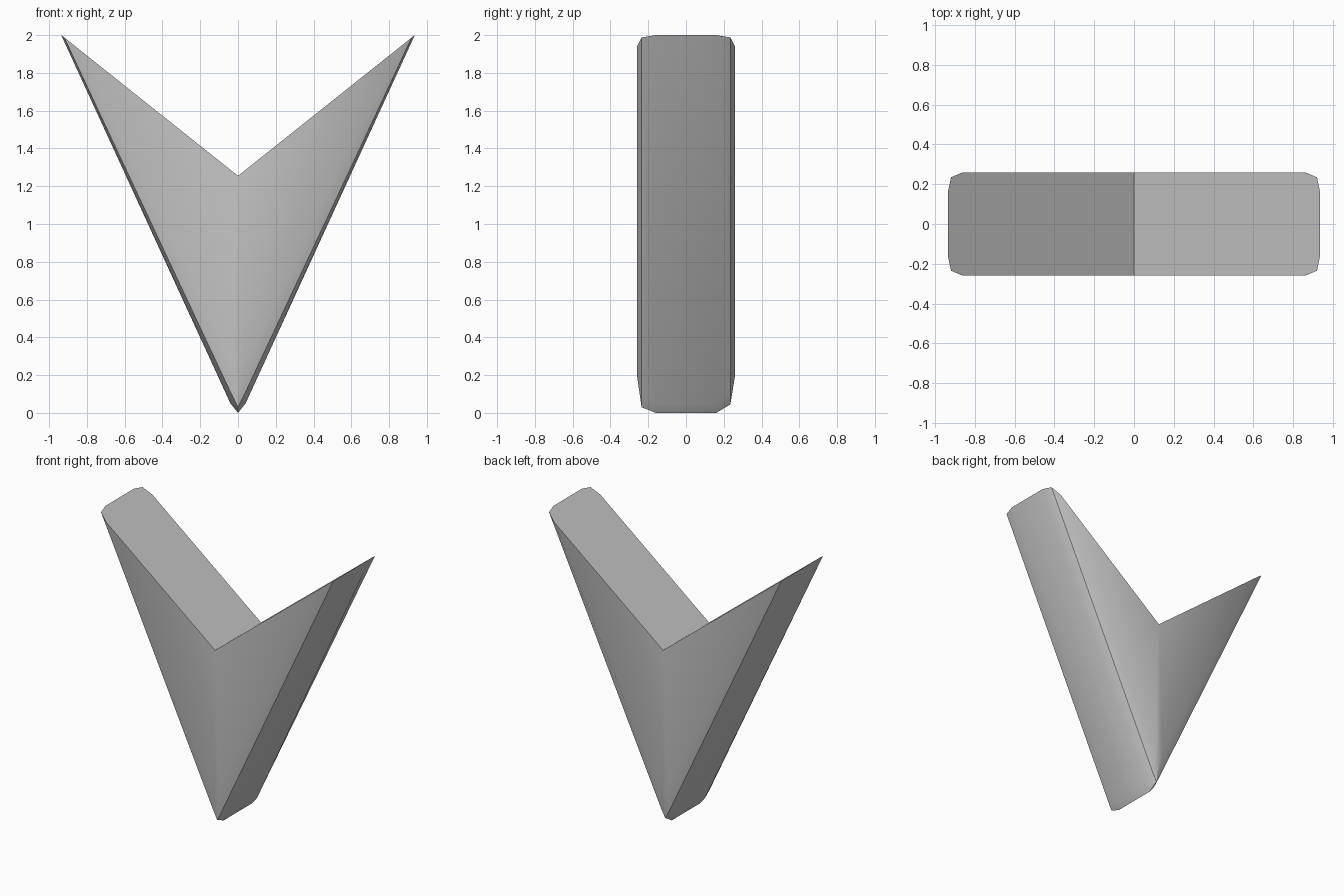
import bpy
import bmesh
import math

cube = bpy.data.objects.get("Cube")
if cube:
    bpy.data.objects.remove(cube, do_unlink=True)

# One plain grey material
grey = bpy.data.materials.new("light grey")
grey.use_nodes = True
colour = (0.58, 0.58, 0.58, 1)
grey.diffuse_color = colour
grey.node_tree.nodes["Principled BSDF"].inputs["Base Color"].default_value = colour

NOTCH_Z = 1.255
SLOPE = (2.0 - NOTCH_Z) / 0.936

# Half outlines from front to back: depth, tip x, low corner (x, z), bottom z
layers = [
    (-0.26, 0.86, (0.03, 0.26), 0.20),
    (-0.235, 0.92, (0.03, 0.09), 0.03),
    (-0.16, 0.936, (0.04, 0.05), 0.0),
    (0.16, 0.936, (0.04, 0.05), 0.0),
    (0.235, 0.92, (0.03, 0.10), 0.045),
    (0.26, 0.86, (0.03, 0.26), 0.20),
]

# Loft the right half, leaving the centre plane open
bm = bmesh.new()
loops = []
for y, tip, low, bottom in layers:
    outline = [(0, NOTCH_Z), (tip, NOTCH_Z + SLOPE * tip), low, (0, bottom)]
    loops.append([bm.verts.new((x, y, z)) for x, z in outline])
for a, b in zip(loops, loops[1:]):
    for i in range(3):
        bm.faces.new((a[i], a[i + 1], b[i + 1], b[i]))
bm.faces.new(loops[0])
bm.faces.new(loops[-1])

# Mirror the half and weld the centre
geom = bm.verts[:] + bm.edges[:] + bm.faces[:]
bmesh.ops.mirror(bm, geom=geom, axis='X', merge_dist=0.0001)
bmesh.ops.remove_doubles(bm, verts=bm.verts[:], dist=0.0001)
bmesh.ops.recalc_face_normals(bm, faces=bm.faces[:])

mesh = bpy.data.meshes.new("arrowhead")
bm.to_mesh(mesh)
bm.free()
mesh.materials.append(grey)
arrowhead = bpy.data.objects.new("arrowhead", mesh)
bpy.context.collection.objects.link(arrowhead)

# Smooth the bevels but keep the crisp ridges
bpy.ops.object.select_all(action='DESELECT')
arrowhead.select_set(True)
bpy.context.view_layer.objects.active = arrowhead
bpy.ops.object.shade_smooth_by_angle(angle=math.radians(30))
